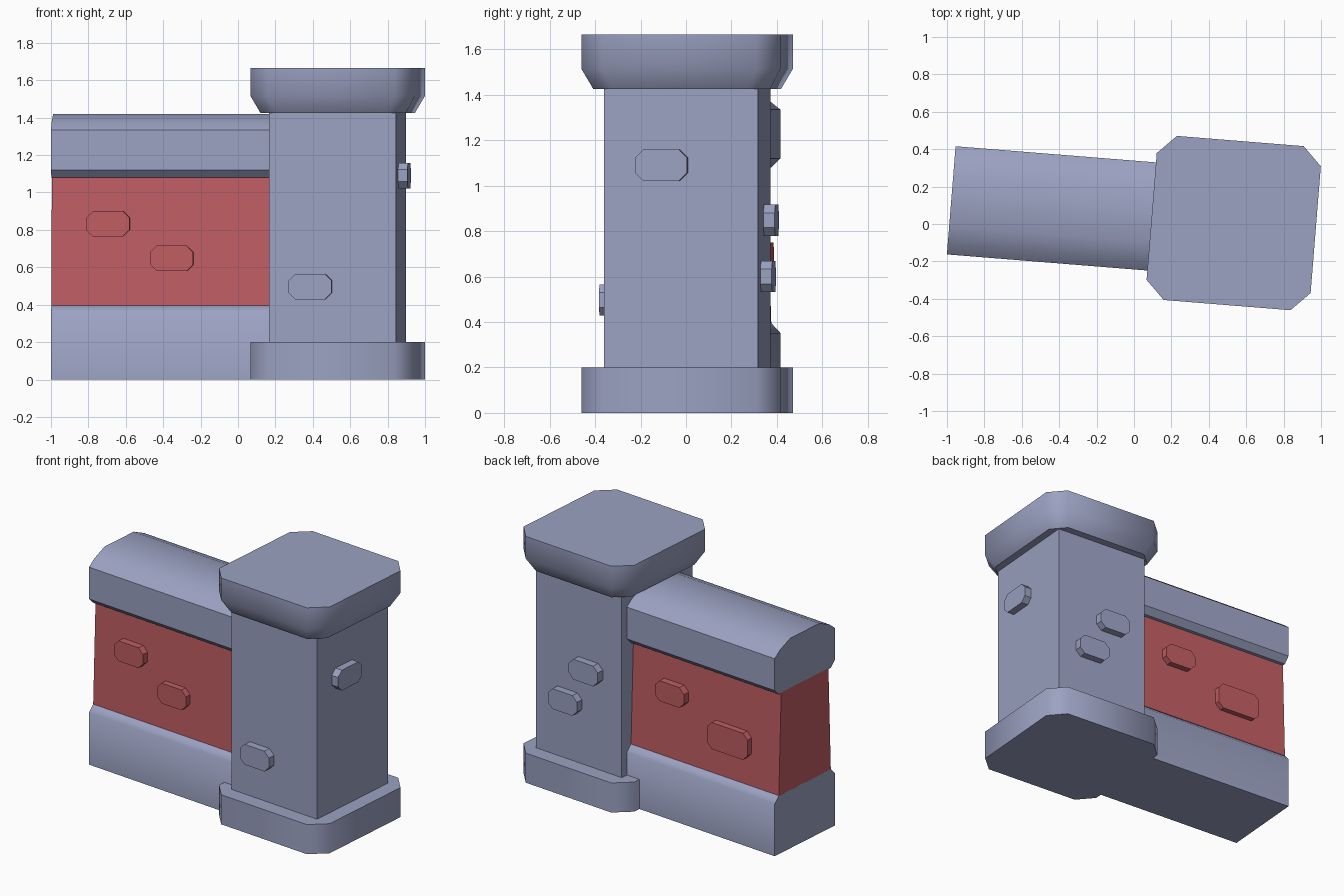
import bpy, bmesh, math
from mathutils import Matrix, Vector

if "Cube" in bpy.data.objects:
    bpy.data.objects.remove(bpy.data.objects["Cube"])

# whole model is turned slightly about z; pillar centre is the local origin
PLACE = Matrix.Translation((0.533, 0.005, 0)) @ Matrix.Rotation(math.radians(-4.6), 4, 'Z')


def material(name, rgb):
    m = bpy.data.materials.new(name)
    m.diffuse_color = (*rgb, 1)
    m.use_nodes = True
    m.node_tree.nodes["Principled BSDF"].inputs["Base Color"].default_value = m.diffuse_color
    return m


STONE = material("blue_grey_stone", (0.33, 0.36, 0.54))
RED = material("red_plaster", (0.52, 0.11, 0.122))


def loft(name, rings, mat, smooth=None):
    """Skin a stack of equal-length point rings and cap both ends."""
    bm = bmesh.new()
    rows = [[bm.verts.new(p) for p in ring] for ring in rings]
    n = len(rows[0])
    for a, b in zip(rows, rows[1:]):
        for i in range(n):
            j = (i + 1) % n
            bm.faces.new((a[i], a[j], b[j], b[i]))
    bm.faces.new(rows[0])
    bm.faces.new(rows[-1])
    bmesh.ops.recalc_face_normals(bm, faces=bm.faces)
    bm.transform(PLACE)
    me = bpy.data.meshes.new(name)
    bm.to_mesh(me)
    bm.free()
    me.materials.append(mat)
    ob = bpy.data.objects.new(name, me)
    bpy.context.collection.objects.link(ob)
    if smooth:
        bpy.ops.object.select_all(action='DESELECT')
        ob.select_set(True)
        bpy.context.view_layer.objects.active = ob
        bpy.ops.object.shade_smooth_by_angle(angle=math.radians(smooth))
    return ob


def octagon(hx, hy, c):
    """Rectangle outline with cut corners."""
    return [(hx, -hy + c), (hx, hy - c), (hx - c, hy), (-hx + c, hy),
            (-hx, hy - c), (-hx, -hy + c), (-hx + c, -hy), (hx - c, -hy)]


def slab(name, levels, mat, smooth=None):
    """Octagonal block from (height, half width, corner cut) levels."""
    return loft(name, [[(x, y, z) for x, y in octagon(h, h, c)] for z, h, c in levels], mat, smooth)


# pillar
slab("pillar_base", [(0, 0.44, 0.10), (0.2, 0.44, 0.10)], STONE, 50)
slab("pillar_cap", [(1.425, 0.39, 0.09), (1.515, 0.44, 0.10), (1.665, 0.44, 0.10)], STONE, 50)
S = 0.34
loft("pillar_shaft", [[(S, -S, z), (S, S, z), (-S, S, z), (-S, -S, z)] for z in (0.15, 1.5)], STONE)


def wall(name, half, mat, smooth=None):
    """Run a mirrored cross-section along the wall into the pillar."""
    pts = half + [(-y, z) for y, z in reversed(half)]
    return loft(name, [[(x, y, z) for y, z in pts] for x in (-1.515, -0.3)], mat, smooth)


# wall
wall("wall_base", [(0.29, 0), (0.29, 0.352), (0.25, 0.395)], STONE, 50)
wall("wall_panel", [(0.25, 0.39), (0.227, 1.085)], RED)
wall("wall_coping", [(0.25, 1.08), (0.29, 1.12), (0.29, 1.335), (0.24, 1.375), (0.14, 1.42)], STONE, 40)


def brick(name, side, along, z, inner, outer, mat, w=0.23, h=0.137):
    """Raised brick facing a side: the outward direction is a local axis."""
    out = Vector(side)
    across = Vector((-out.y, out.x, 0))
    base = Vector((abs(across.x), abs(across.y), 0)) * along + Vector((0, 0, z))
    rings = [[base + out * d + across * a + Vector((0, 0, b))
              for a, b in octagon(w / 2, h / 2, 0.036)] for d in (inner, outer)]
    return loft(name, rings, mat)


FRONT, BACK, RIGHT = (0, -1, 0), (0, 1, 0), (1, 0, 0)
# pillar bricks
for name, side, along, z in (("front", FRONT, -0.117, 0.497), ("right", RIGHT, -0.084, 1.09),
                             ("back_upper", BACK, -0.075, 0.848), ("back_lower", BACK, 0.09, 0.60)):
    brick("pillar_brick_" + name, side, along, z, 0.3, 0.39, STONE)
# wall bricks
for name, side, along, z, w, h in (("front_upper", FRONT, -1.21, 0.832, 0.23, 0.137),
                                   ("front_lower", FRONT, -0.868, 0.648, 0.23, 0.137),
                                   ("back_upper", BACK, -0.67, 0.84, 0.23, 0.137),
                                   ("back_lower", BACK, -1.13, 0.66, 0.32, 0.18)):
    brick("wall_brick_" + name, side, along, z, 0.2, 0.28, RED, w, h)
